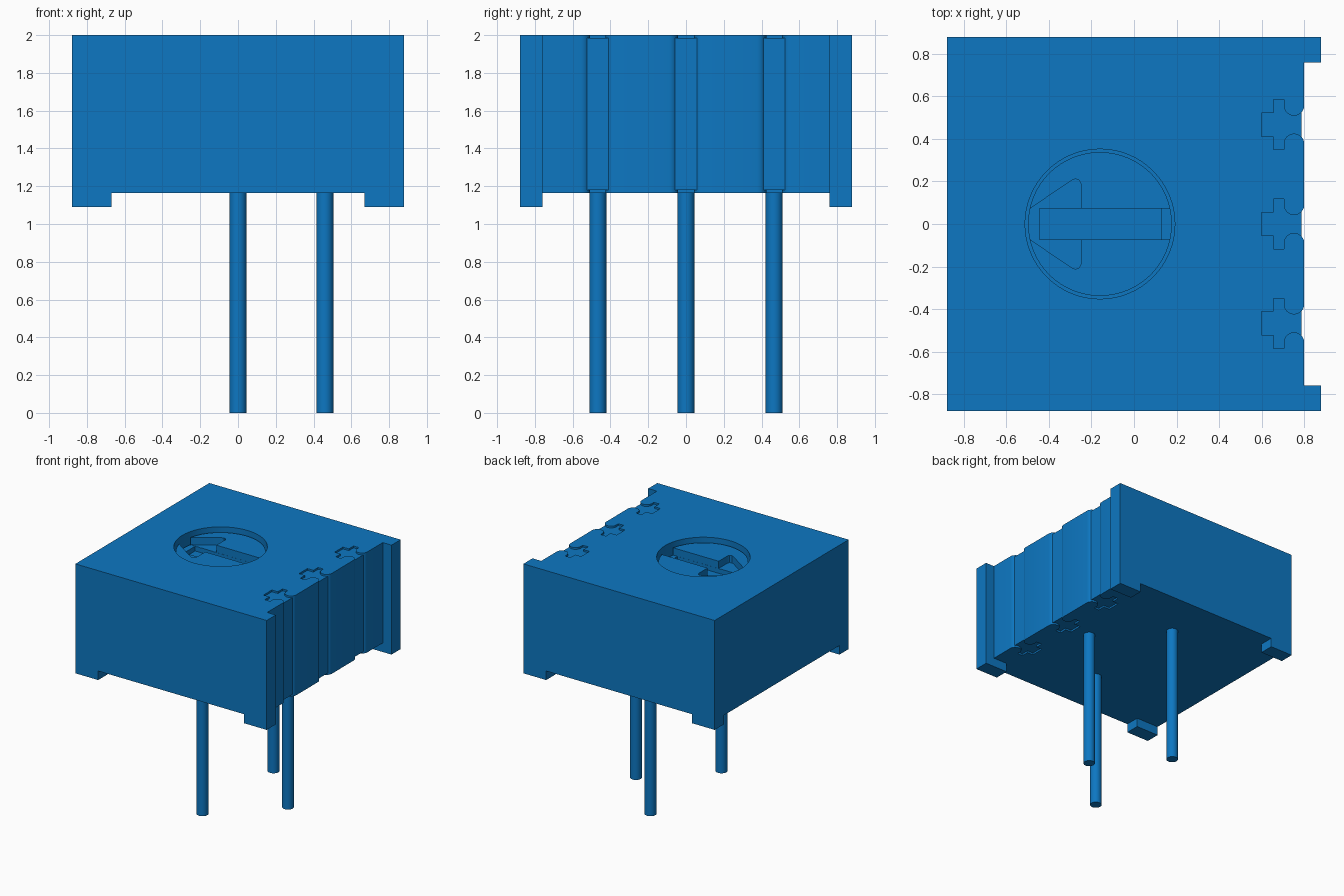
import bpy
import bmesh
from math import cos, sin, pi

cube = bpy.data.objects.get("Cube")
if cube:
    bpy.data.objects.remove(cube, do_unlink=True)

blue = bpy.data.materials.new("housing blue")
blue.use_nodes = True
colour = (0.004, 0.185, 0.54, 1)
blue.diffuse_color = colour
blue.node_tree.nodes["Principled BSDF"].inputs["Base Color"].default_value = colour

BOTTOM, TOP = 1.165, 2.0
HALF = 0.88
DIAL_X = -0.16
DIAL_TOP = TOP - 0.04


def prism(name, outline, z0, z1):
    """Extrude a flat outline from z0 to z1."""
    bm = bmesh.new()
    face = bm.faces.new([bm.verts.new((x, y, z0)) for x, y in outline])
    up = bmesh.ops.extrude_face_region(bm, geom=[face])["geom"]
    moved = [v for v in up if isinstance(v, bmesh.types.BMVert)]
    bmesh.ops.translate(bm, verts=moved, vec=(0, 0, z1 - z0))
    bmesh.ops.recalc_face_normals(bm, faces=bm.faces)
    mesh = bpy.data.meshes.new(name)
    bm.to_mesh(mesh)
    bm.free()
    obj = bpy.data.objects.new(name, mesh)
    bpy.context.collection.objects.link(obj)
    mesh.materials.append(blue)
    return obj


def box(name, x0, x1, y0, y1, z0, z1):
    return prism(name, [(x0, y0), (x1, y0), (x1, y1), (x0, y1)], z0, z1)


def arc(cx, cy, r, start, end, steps):
    angles = [start + (end - start) * i / steps for i in range(steps + 1)]
    return [(cx + r * cos(a), cy + r * sin(a)) for a in angles]


def circle(cx, cy, r, steps):
    return arc(cx, cy, r, 0, 2 * pi, steps)[:-1]


def activate(obj):
    bpy.ops.object.select_all(action="DESELECT")
    obj.select_set(True)
    bpy.context.view_layer.objects.active = obj


def cut(obj, cutter):
    activate(obj)
    mod = obj.modifiers.new("cut", "BOOLEAN")
    mod.operation = "DIFFERENCE"
    mod.solver = "EXACT"
    mod.object = cutter
    bpy.ops.object.modifier_apply(modifier=mod.name)
    bpy.data.objects.remove(cutter, do_unlink=True)


def smooth(obj):
    activate(obj)
    bpy.ops.object.shade_smooth_by_angle(angle=pi / 6)


# Housing outline with three keyed slots in the terminal side
slot_ys = (-0.467, 0, 0.467)
half_slot = arc(0.752, -0.09, 0.048, 0, pi, 12)
half_slot += [(0.704, -0.117), (0.655, -0.117), (0.655, -0.055), (0.60, -0.055)]
slot = half_slot + [(x, -y) for x, y in reversed(half_slot)]
outline = [(-HALF, -HALF), (HALF, -HALF), (HALF, -0.76), (0.80, -0.76)]
for c in slot_ys:
    outline += [(x, y + c) for x, y in slot]
outline += [(0.80, 0.76), (HALF, 0.76), (HALF, HALF), (-HALF, HALF)]
housing = prism("housing", outline, BOTTOM, TOP)
cut(housing, prism("dial_hole", circle(DIAL_X, 0, 0.352, 64), TOP - 0.3, TOP + 0.1))
smooth(housing)

# Fillers leave the slots shallow at the top and bottom
for c in slot_ys:
    box("slot_filler", 0.57, 0.787, c - 0.13, c + 0.13, BOTTOM + 0.015, TOP - 0.015)

# Corner feet
for sx in (-1, 1):
    for sy in (-1, 1):
        xs = sorted((sx * 0.67, sx * HALF))
        ys = sorted((sy * 0.76, sy * HALF))
        box("foot", *xs, *ys, 1.09, BOTTOM)

# Adjustment dial with a screwdriver slot and an arrowhead pocket
dial = prism("dial", circle(DIAL_X, 0, 0.338, 64), TOP - 0.32, DIAL_TOP)
half_head = [(-0.25, 0.19), (-0.258, 0.205), (-0.275, 0.212), (-0.293, 0.205), (-0.485, 0.075)]
head = half_head + [(x, -y) for x, y in reversed(half_head)]
cut(dial, prism("arrow_cutter", head, DIAL_TOP - 0.06, TOP + 0.1))
cut(dial, box("slot_cutter", -0.6, 0.3, -0.073, 0.073, DIAL_TOP - 0.061, TOP + 0.1))
cut(dial, box("deep_slot_cutter", -0.445, 0.13, -0.072, 0.072, DIAL_TOP - 0.1, TOP + 0.1))
smooth(dial)

# Terminal pins
for x, y in ((0, slot_ys[0]), (0.46, 0), (0, slot_ys[2])):
    smooth(prism("pin", circle(x, y, 0.045, 32), 0, BOTTOM + 0.03))
